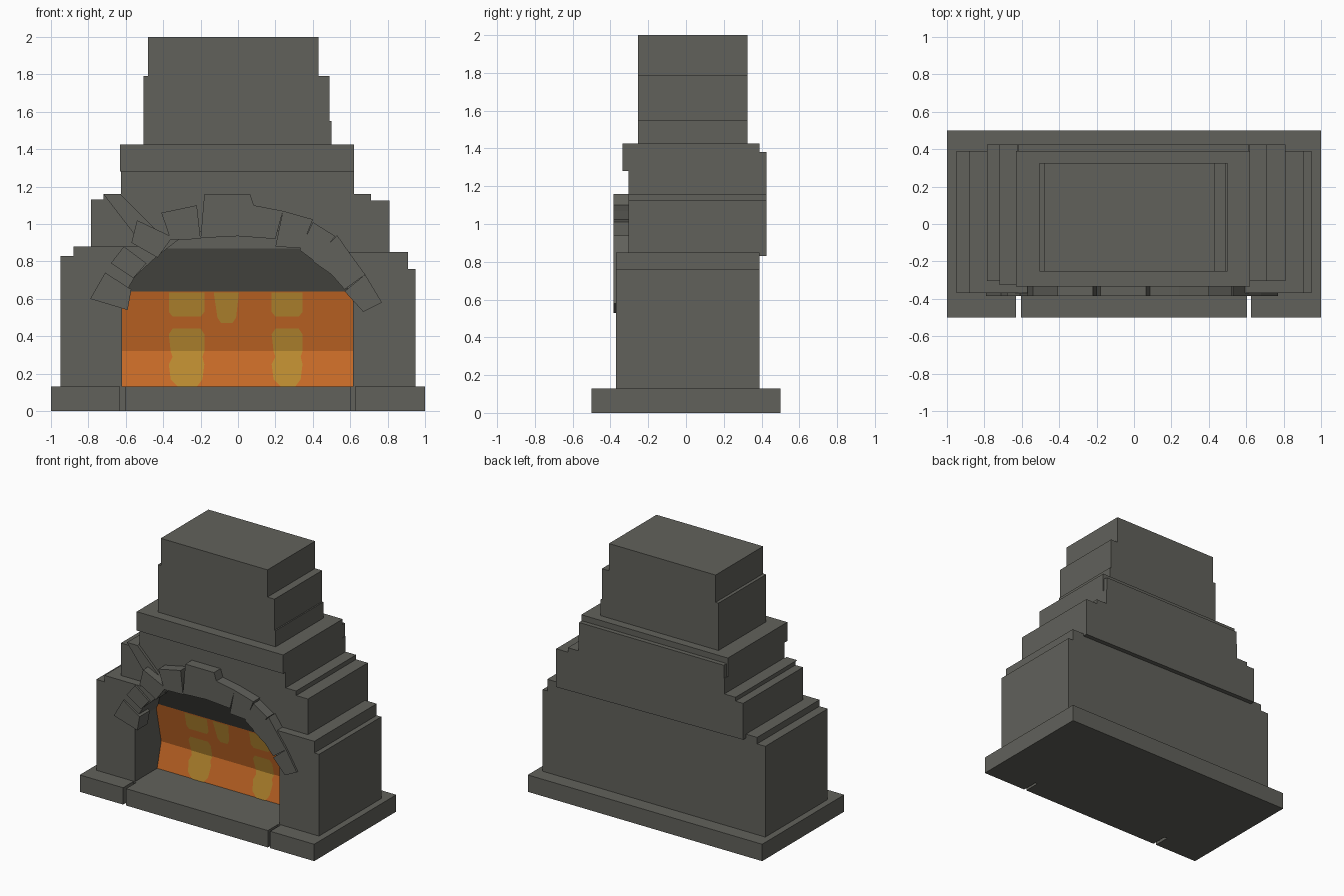
import bpy, bmesh


def material(name, rgb):
    m = bpy.data.materials.new(name)
    m.diffuse_color = (*rgb, 1)
    return m


STONE = material("grey_stone", (0.12, 0.12, 0.105))
ORANGE = material("fire_orange", (0.58, 0.145, 0.02))
YELLOW = material("flame_yellow", (0.50, 0.26, 0.03))


def finish(name, bm, mat):
    bmesh.ops.recalc_face_normals(bm, faces=bm.faces)
    me = bpy.data.meshes.new(name)
    bm.to_mesh(me)
    bm.free()
    me.materials.append(mat)
    ob = bpy.data.objects.new(name, me)
    bpy.context.collection.objects.link(ob)
    return ob


def prism(name, pts, y0, y1, mat=STONE):
    """Front outline (x, z) extruded from y0 to y1."""
    bm = bmesh.new()
    f = bm.faces.new([bm.verts.new((x, y0, z)) for x, z in pts])
    ext = bmesh.ops.extrude_face_region(bm, geom=[f])
    for v in ext["geom"]:
        if isinstance(v, bmesh.types.BMVert):
            v.co.y = y1
    return finish(name, bm, mat)


def box(name, x0, x1, y0, y1, z0, z1):
    return prism(name, [(x0, z0), (x1, z0), (x1, z1), (x0, z1)], y0, y1)


# Base slab, with the hearth front separated by two narrow slits
box("base", -1, 1, -0.375, 0.5, 0, 0.13)
box("base_front_left", -1, -0.63, -0.5, -0.375, 0, 0.13)
box("base_front_right", 0.625, 1, -0.5, -0.375, 0, 0.13)
box("hearth_front", -0.605, 0.605, -0.5, -0.375, 0, 0.13)

# Lower body: two pillars curving into the arch, solid behind
left_out = [(-0.43, 0.88), (-0.88, 0.88), (-0.88, 0.83), (-0.95, 0.83), (-0.95, 0.13)]
right_out = [(0.95, 0.13), (0.95, 0.76), (0.91, 0.76), (0.91, 0.85), (0.44, 0.85)]
prism("left_pillar", [(-0.62, 0.13), (-0.62, 0.6), (-0.55, 0.72), (-0.43, 0.83)] + left_out, -0.37, -0.03)
prism("right_pillar", right_out + [(0.44, 0.83), (0.55, 0.72), (0.615, 0.6), (0.615, 0.13)], -0.37, -0.03)
prism("lower_back", right_out + left_out, -0.03, 0.39)

# Upper body: stepped shoulders above the arch
shoulders = [(0.81, 0.83), (0.81, 1.125), (0.71, 1.125), (0.71, 1.16), (0.62, 1.16), (0.62, 1.28),
             (-0.625, 1.28), (-0.625, 1.16), (-0.72, 1.16), (-0.72, 1.13), (-0.785, 1.13), (-0.785, 0.85)]
arch = [(-0.43, 0.83), (-0.3, 0.93), (-0.15, 0.97), (0.2, 0.97), (0.33, 0.92), (0.44, 0.83)]
prism("shoulder_front", shoulders + arch, -0.305, -0.03)
prism("shoulder_back", shoulders, -0.03, 0.425)
prism("slanted_brick", [(-0.72, 1.16), (-0.63, 1.16), (-0.43, 0.96), (-0.52, 0.90)], -0.325, -0.28)

# Mantel and stepped chimney
box("mantel_back", -0.62, 0.615, -0.2, 0.425, 1.28, 1.38)
box("mantel", -0.63, 0.62, -0.335, 0.39, 1.28, 1.425)
box("chimney_foot", -0.505, 0.5, -0.255, 0.325, 1.42, 1.55)
box("chimney_middle", -0.505, 0.49, -0.255, 0.325, 1.55, 1.79)
box("chimney_top", -0.48, 0.43, -0.255, 0.325, 1.79, 2.0)

# Arch stones, each a rough four-sided block (or six-sided keystone)
stones = [
    [(-.71, .74), (-.57, .65), (-.59, .54), (-.79, .60)],
    [(-.61, .88), (-.49, .79), (-.56, .71), (-.68, .79)],
    [(-.54, 1.02), (-.35, .93), (-.43, .82), (-.57, .90)],
    [(-.41, 1.06), (-.22, 1.10), (-.20, .92), (-.36, .915)],
    [(-.18, 1.16), (.065, 1.16), (.085, 1.10), (.24, 1.07), (.20, .92), (0, .935), (-.20, .925)],
    [(.24, 1.07), (.40, 1.025), (.34, .87), (.20, .88)],
    [(.40, 1.01), (.52, .935), (.41, .80), (.33, .86)],
    [(.53, .94), (.60, .84), (.50, .73), (.40, .80)],
    [(.60, .84), (.68, .73), (.57, .65), (.50, .73)],
    [(.68, .73), (.77, .58), (.67, .53), (.57, .64)],
]
for i, pts in enumerate(stones):
    prism(f"arch_stone_{i + 1}", pts, -0.385, -0.26)


# Fire: two tilted bands meeting at a ridge line
def fire_y(z):
    return -0.10 + 0.05 * (z - 0.13) / 0.19 if z < 0.32 else -0.05 - 0.07 * (z - 0.32) / 0.32


def fire_strip(name, rows, mat, lift=0.0):
    """Rows of (z, x left, x right) laid over the fire surface."""
    bm = bmesh.new()
    prev = None
    for z, xl, xr in rows:
        cur = [bm.verts.new((x, fire_y(z) - lift, z)) for x in (xl, xr)]
        if prev:
            bm.faces.new([prev[0], prev[1], cur[1], cur[0]])
        prev = cur
    return finish(name, bm, mat)


fire_strip("fire", [(0.13, -0.63, 0.63), (0.32, -0.63, 0.63), (0.64, -0.63, 0.63)], ORANGE)

# Flame patches
for side, x0, x1, s in (("left", -0.37, -0.18, 1), ("right", 0.18, 0.345, 1)):
    fire_strip(f"lower_flame_{side}",
               [(0.13, x0 + .05, x1 - .04), (0.17, x0 + .01, x1 - .01), (0.25, x0, x1),
                (0.29, x0 + .02, x1 - .01), (0.32, x0 + .01, x1), (0.41, x0, x1),
                (0.44, x0 + .02, x1 - .02)], YELLOW, 0.005)
    fire_strip(f"upper_flame_{side}",
               [(0.505, x0 + .02, x1 - .02), (0.53, x0, x1), (0.635, x0, x1)], YELLOW, 0.005)
fire_strip("middle_flame", [(0.47, -.09, -.03), (0.50, -.11, -.01), (0.635, -.13, .005)], YELLOW, 0.005)

# Smoke hood sloping forward above the fire
bm = bmesh.new()
profile = [(-0.12, 0.64), (-0.26, 0.87), (-0.26, 1.0), (0.0, 1.0), (0.0, 0.64)]
f = bm.faces.new([bm.verts.new((-0.63, y, z)) for y, z in profile])
ext = bmesh.ops.extrude_face_region(bm, geom=[f])
for v in ext["geom"]:
    if isinstance(v, bmesh.types.BMVert):
        v.co.x = 0.63
finish("smoke_hood", bm, STONE)
